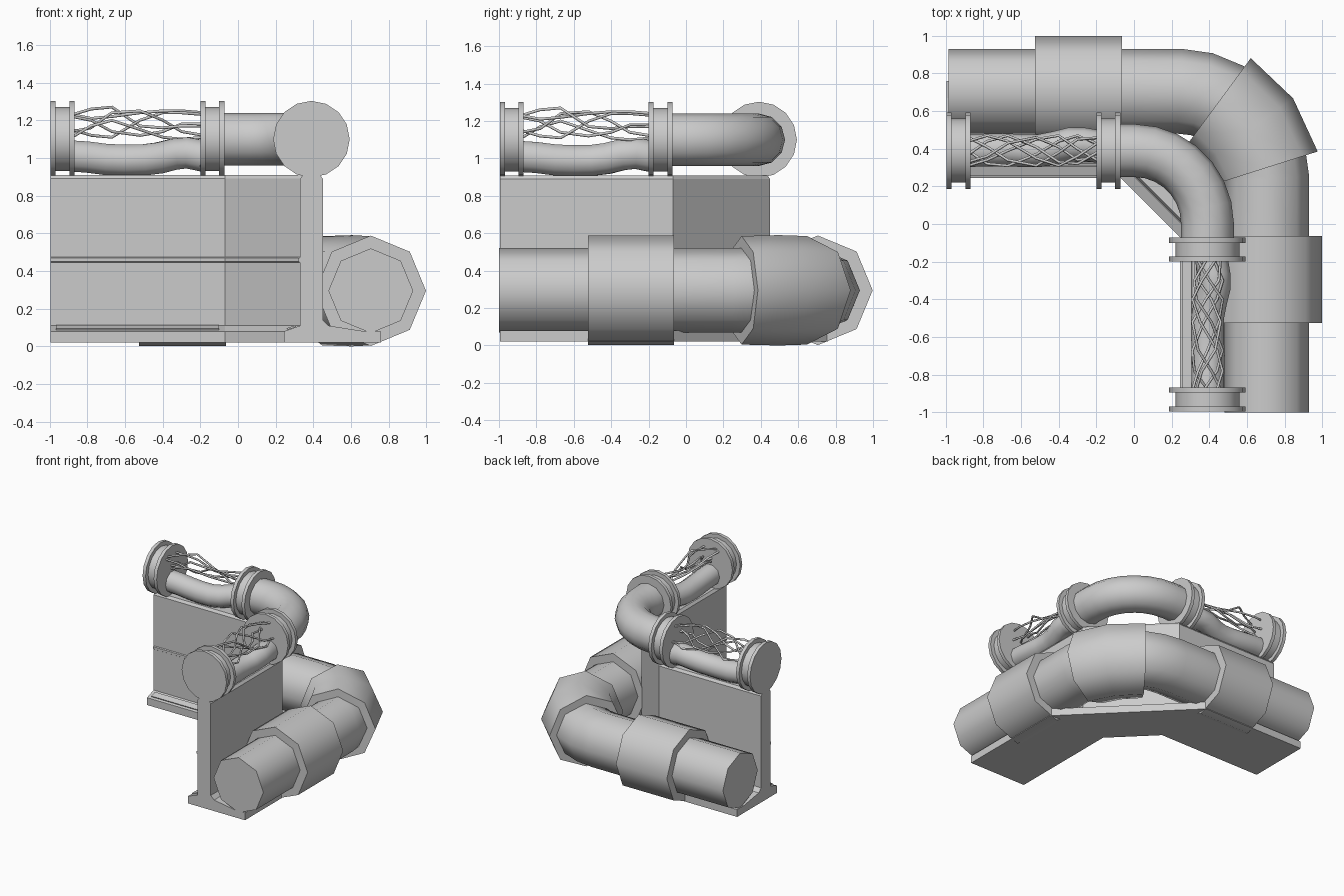
import bpy, bmesh, math
from mathutils import Vector

if "Cube" in bpy.data.objects:
    bpy.data.objects.remove(bpy.data.objects["Cube"])


def finish(name, bm, smooth=None):
    bmesh.ops.recalc_face_normals(bm, faces=bm.faces)
    me = bpy.data.meshes.new(name)
    bm.to_mesh(me)
    bm.free()
    ob = bpy.data.objects.new(name, me)
    bpy.context.collection.objects.link(ob)
    if smooth:
        bpy.ops.object.select_all(action='DESELECT')
        bpy.context.view_layer.objects.active = ob
        ob.select_set(True)
        bpy.ops.object.shade_smooth_by_angle(angle=math.radians(smooth))
    return ob


def skin(bm, rings):
    """Bridge closed rings of points and cap both ends."""
    rv = [[bm.verts.new(p) for p in r] for r in rings]
    n = len(rv[0])
    for a, b in zip(rv, rv[1:]):
        for i in range(n):
            j = (i + 1) % n
            bm.faces.new((a[i], a[j], b[j], b[i]))
    bm.faces.new(rv[0])
    bm.faces.new(rv[-1])


def tube(bm, path, radii, sides=8, ends=None):
    """Tube along path; ends gives optional (start, end) tangents."""
    pts = [Vector(p) for p in path]
    if not isinstance(radii, (list, tuple)):
        radii = [radii] * len(pts)
    rings = []
    for i, p in enumerate(pts):
        a, b = pts[max(i - 1, 0)], pts[min(i + 1, len(pts) - 1)]
        t = (b - a).normalized()
        if i not in (0, len(pts) - 1):
            t = ((p - a).normalized() + (b - p).normalized()).normalized()
        elif ends:
            t = Vector(ends[0 if i == 0 else 1]).normalized()
        side = t.cross(Vector((0, 0, 1))).normalized()
        up = side.cross(t)
        rings.append([p + radii[i] * (math.cos(k * math.tau / sides) * side
                      + math.sin(k * math.tau / sides) * up) for k in range(sides)])
    skin(bm, rings)


def swap(path):
    """Mirror a path across the x = y diagonal."""
    return [(y, x, z) for x, y, z in path]


def bend(r_line, c, z, steps):
    """L-shaped path: straight, quarter arc about (c, c), straight."""
    r = r_line - c
    arc = [(c + r * math.sin(a), c + r * math.cos(a), z)
           for a in (math.pi / 2 * i / steps for i in range(steps + 1))]
    return arc


K = -0.07   # where the straight arms end and the corner starts

# wall and base: one profile run round the chamfered corner
profile = [(0.245, 0.02), (0.245, 0.08), (0.33, 0.11), (0.33, 0.445), (0.322, 0.45),
           (0.322, 0.468), (0.33, 0.473), (0.33, 0.89), (0.345, 0.91), (0.435, 0.91),
           (0.45, 0.89), (0.45, 0.14), (0.48, 0.11), (0.67, 0.08), (0.76, 0.08), (0.76, 0.02)]
bm = bmesh.new()
skin(bm, [[(-0.995, u, z) for u, z in profile], [(K, u, z) for u, z in profile],
          [(u, K, z) for u, z in profile], [(u, -0.995, z) for u, z in profile]])
finish("corner_wall", bm)

# thin trim strips on the base slope
strip = [(0.262, 0.088), (0.258, 0.096), (0.305, 0.112), (0.309, 0.104)]
for side in (0, 1):
    bm = bmesh.new()
    rings = [[(x, u, z) for u, z in strip] for x in (-0.965, -0.1)]
    skin(bm, [swap(r) for r in rings] if side else rings)
    finish("base_trim_%d" % side, bm)

# large lower pipe
Z, L = 0.295, 0.705
bm = bmesh.new()
tube(bm, [(-0.985, L, Z), (K, L, Z)] + bend(L, 0.24, Z, 6) + [(L, K, Z), (L, -1, Z)], 0.225)
finish("lower_pipe", bm, 60)

# lower pipe sleeves, one on each arm
for side in (0, 1):
    bm = bmesh.new()
    p = [(-0.525, L, Z), (K + 0.005, L, Z)]
    tube(bm, swap(p) if side else p, 0.293)
    finish("lower_sleeve_%d" % side, bm, 60)

# elbow sleeve
bm = bmesh.new()
tube(bm, [(0.448, 0.647, Z), (0.605, 0.495, Z), (0.699, 0.297, Z)], [0.29, 0.295, 0.29],
     ends=((0.805, -0.593, 0), (0.303, -0.953, 0)))
finish("elbow_sleeve", bm, 60)

# upper pipe bend
U, ZU = 0.39, 1.10
bm = bmesh.new()
tube(bm, [(K - 0.02, U, ZU)] + bend(U, 0.0, ZU, 7) + [(U, K - 0.02, ZU)], 0.14, 12)
finish("upper_pipe_bend", bm, 60)

# upper arms: flanges, sagging pipe and loose wires, mirrored over the diagonal
flange = [(0, .2), (.027, .2), (.027, .17), (.1, .17), (.1, .2), (.127, .2)]
sag = [(-0.88, 0.39, 1.01), (-0.8, 0.392, 1.005), (-0.7, 0.395, 0.992), (-0.6, 0.39, 0.988),
       (-0.5, 0.39, 0.99), (-0.42, 0.405, 1.0), (-0.34, 0.425, 1.02), (-0.27, 0.425, 1.027),
       (-0.18, 0.41, 1.01)]
stations = (-0.88, -0.78, -0.67, -0.52, -0.4, -0.3, -0.18)
wires = [  # lateral offsets and heights at each station
    ((-.06, -.03, .04, .07, .02, -.05, -.03), (1.23, 1.26, 1.27, 1.17, 1.16, 1.17, 1.17)),
    ((.05, .08, .05, -.04, -.08, -.03, .05), (1.23, 1.21, 1.22, 1.24, 1.25, 1.25, 1.24)),
    ((.00, -.07, -.08, -.02, .05, .08, .03), (1.11, 1.17, 1.20, 1.15, 1.11, 1.10, 1.11)),
    ((-.02, .05, .08, .02, -.06, -.07, .00), (1.15, 1.12, 1.11, 1.20, 1.24, 1.24, 1.23)),
    ((.07, .02, -.05, -.08, -.01, .06, .07), (1.14, 1.16, 1.24, 1.25, 1.20, 1.14, 1.12)),
    ((-.08, -.05, .00, .06, .08, .01, -.06), (1.22, 1.20, 1.14, 1.12, 1.14, 1.18, 1.18)),
]
for side in (0, 1):
    turn = swap if side else list
    for k, x0 in enumerate((-0.995, -0.2)):
        bm = bmesh.new()
        tube(bm, turn([(x0, U, ZU), (x0 + .127, U, ZU)]), 0.17, 16)
        for d in (0, 0.1):
            tube(bm, turn([(x0 + d, U, ZU), (x0 + d + .027, U, ZU)]), 0.203, 16)
        finish("flange_%d_%d" % (side, k), bm, 30)
    bm = bmesh.new()
    tube(bm, turn(sag), 0.087, 10)
    finish("sagging_pipe_%d" % side, bm, 60)
    bm = bmesh.new()
    for lat, hts in wires:
        tube(bm, turn([(x, U + l, h) for x, l, h in zip(stations, lat, hts)]), 0.008, 5)
    finish("wires_%d" % side, bm, 80)
